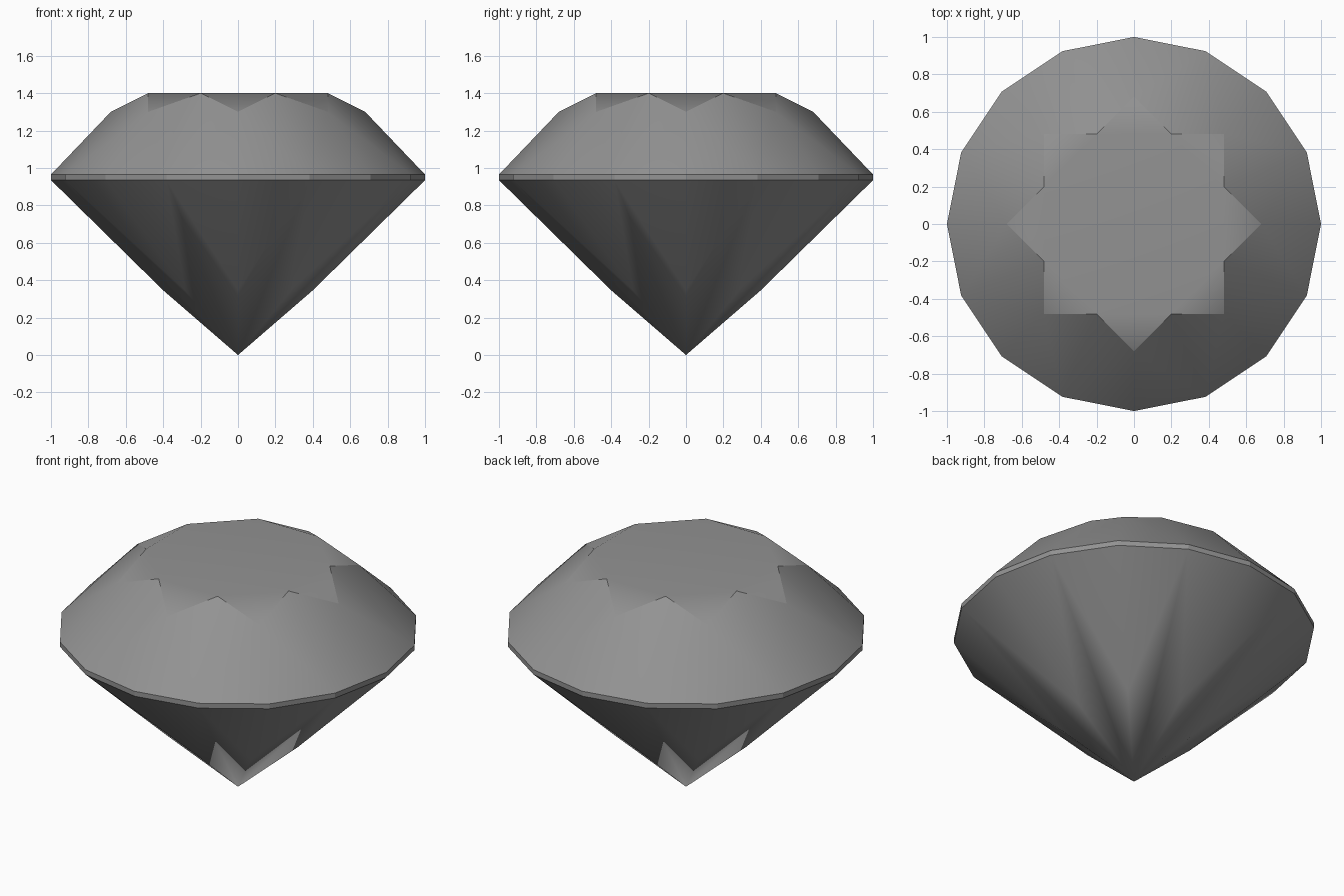
import bpy
import bmesh
from math import cos, sin, pi

if "Cube" in bpy.data.objects:
    bpy.data.objects.remove(bpy.data.objects["Cube"])

SIDES = 16
MAINS = SIDES // 2
GIRDLE_LOW, GIRDLE_HIGH = 0.935, 0.965
CULET_Z = 0.0

GREY = (0.29, 0.29, 0.29, 1.0)
stone = bpy.data.materials.new("grey stone")
stone.use_nodes = True
stone.diffuse_color = GREY
stone.node_tree.nodes["Principled BSDF"].inputs["Base Color"].default_value = GREY


def ring(bm, count, radius, z, offset=0.0):
    """Evenly spaced vertices; offset is in fractions of one step."""
    steps = [(i + offset) * 2 * pi / count for i in range(count)]
    return [bm.verts.new((radius * cos(a), radius * sin(a), z)) for a in steps]


def finish(bm, name, smooth):
    """Turn the facets into an object with clean outward normals."""
    for face in bm.faces:
        face.smooth = smooth
    mesh = bpy.data.meshes.new(name)
    bm.to_mesh(mesh)
    bm.free()
    mesh.materials.append(stone)
    obj = bpy.data.objects.new(name, mesh)
    bpy.context.collection.objects.link(obj)
    if smooth:
        weighted = obj.modifiers.new("weighted normals", 'WEIGHTED_NORMAL')
        weighted.mode = 'FACE_AREA'
        weighted.keep_sharp = True
    return obj


def girdle_facets(bm, inner, outer):
    """Two triangles on each side of every inner ring vertex."""
    for i in range(MAINS):
        middle = outer[2 * i]
        bm.faces.new((inner[i], outer[2 * i - 1], middle))
        bm.faces.new((inner[i], middle, outer[2 * i + 1]))


# Crown: flat table, star facets, kite facets and upper girdle facets
bm = bmesh.new()
table = ring(bm, MAINS, 0.52, 1.40, 0.5)
shoulder = ring(bm, MAINS, 0.68, 1.30)
rim = ring(bm, SIDES, 1.0, GIRDLE_HIGH)
bm.faces.new(table)
for i in range(MAINS):
    after = (i + 1) % MAINS
    bm.faces.new((table[i - 1], shoulder[i], table[i]))
    bm.faces.new((table[i], shoulder[i], rim[2 * i + 1], shoulder[after]))
    # Crisp borders between the stars and the kites
    for corner in (table[i - 1], table[i]):
        bm.edges.get((shoulder[i], corner)).smooth = False
girdle_facets(bm, shoulder, rim)
finish(bm, "crown", True)

# Girdle: thin vertical band
bm = bmesh.new()
low = ring(bm, SIDES, 1.0, GIRDLE_LOW)
high = ring(bm, SIDES, 1.0, GIRDLE_HIGH)
for i in range(SIDES):
    bm.faces.new((low[i - 1], low[i], high[i], high[i - 1]))
finish(bm, "girdle", False)

# Pavilion: long kites meeting at the point, and lower girdle facets
bm = bmesh.new()
rim = ring(bm, SIDES, 1.0, GIRDLE_LOW)
waist = ring(bm, MAINS, 0.40, 0.346)
culet = bm.verts.new((0, 0, CULET_Z))
for i in range(MAINS):
    after = (i + 1) % MAINS
    bm.faces.new((culet, waist[i], rim[2 * i + 1], waist[after]))
girdle_facets(bm, waist, rim)
bmesh.ops.reverse_faces(bm, faces=bm.faces[:])
# Fix any facet that faces the axis
for face in bm.faces:
    face.normal_update()
    if face.normal.z > 0:
        face.normal_flip()
finish(bm, "pavilion", True)
